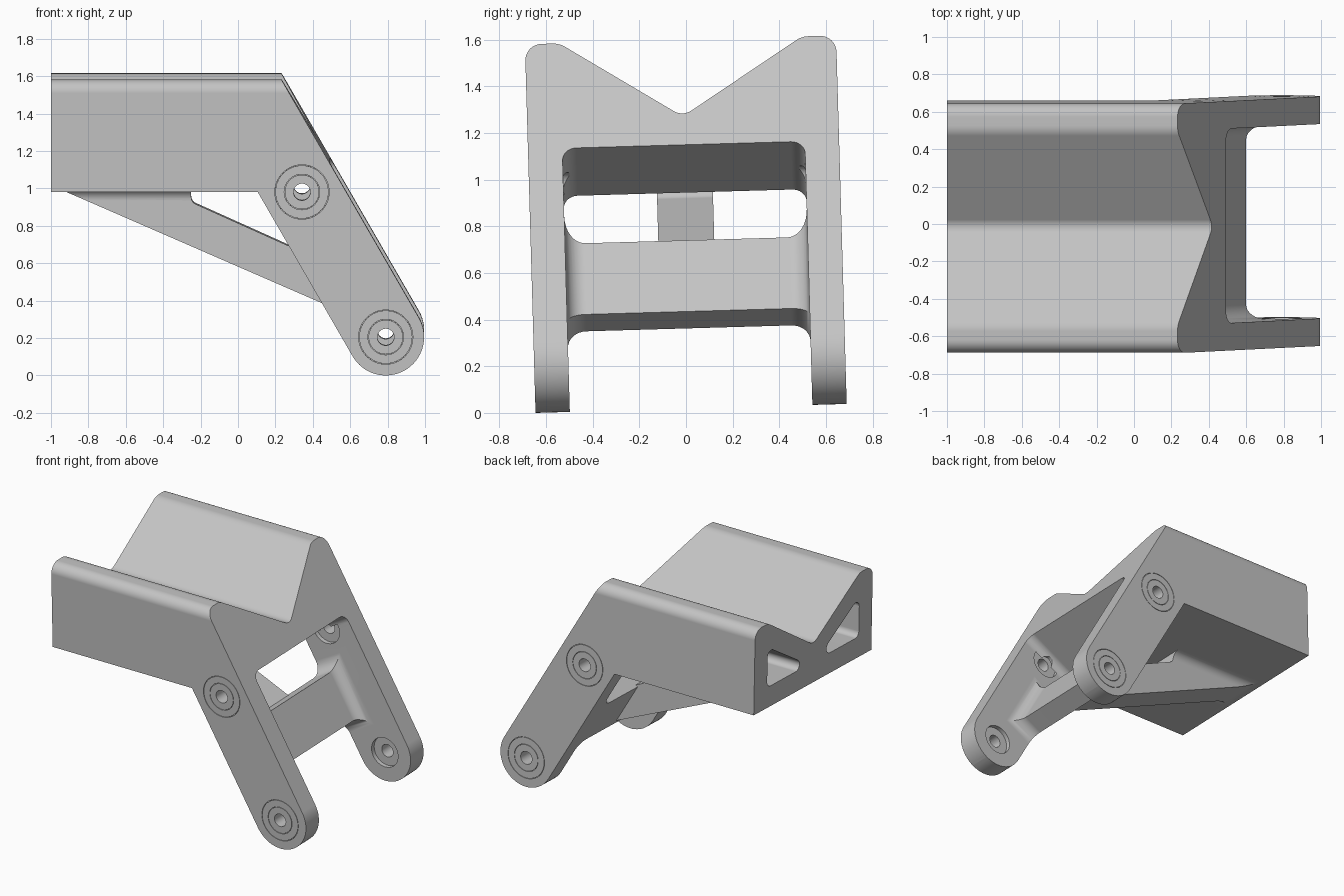
import bpy
import bmesh
import math
from mathutils import Vector, Matrix

cube = bpy.data.objects.get("Cube")
if cube:
    bpy.data.objects.remove(cube, do_unlink=True)

grey = bpy.data.materials.new("plain_grey")
grey.use_nodes = True
GREY = (0.55, 0.55, 0.55, 1.0)
grey.diffuse_color = GREY
grey.node_tree.nodes["Principled BSDF"].inputs["Base Color"].default_value = GREY

# Main dimensions
HALF = 0.667            # half width across the arms
INNER = 0.52            # inner face of the arms
WALL = 0.145
TOP, FLOOR = 1.60, 1.0  # cradle block heights
ARM_R = 0.205           # half depth of an arm
PIVOT = Vector((0.79, 0, 0.225))
C60, S60 = 0.5, math.sqrt(0.75)
FORWARD = Vector((S60, 0, C60))
ALONG = Vector((-C60, 0, S60))
UPPER_S = 0.896         # distance between the two pivots


def rounded(points, n=8):
    """Polygon with optional corner radii: (a, b) or (a, b, radius)."""
    out = []
    for i, p in enumerate(points):
        c = Vector(p[:2])
        if len(p) < 3:
            out.append(c)
            continue
        d0 = (Vector(points[i - 1][:2]) - c).normalized()
        d1 = (Vector(points[(i + 1) % len(points)][:2]) - c).normalized()
        half = d0.angle(d1) / 2
        mid = c + (d0 + d1).normalized() * (p[2] / math.sin(half))
        start = c + d0 * (p[2] / math.tan(half)) - mid
        end = c + d1 * (p[2] / math.tan(half)) - mid
        sweep = start.angle(end)
        for k in range(n + 1):
            t = k / n
            out.append(mid + (start * math.sin((1 - t) * sweep)
                              + end * math.sin(t * sweep)) / math.sin(sweep))
    return out


def prism(name, pts, place, t0, t1):
    """Extrude a 2D outline; place(a, b, t) gives the 3D point."""
    bm = bmesh.new()
    ends = [[bm.verts.new(place(a, b, t)) for a, b in pts] for t in (t0, t1)]
    for ring in ends:
        bm.faces.new(ring)
    for i in range(len(pts)):
        bm.faces.new((ends[0][i - 1], ends[0][i], ends[1][i], ends[1][i - 1]))
    bmesh.ops.recalc_face_normals(bm, faces=bm.faces)
    mesh = bpy.data.meshes.new(name)
    bm.to_mesh(mesh)
    bm.free()
    mesh.materials.append(grey)
    obj = bpy.data.objects.new(name, mesh)
    bpy.context.scene.collection.objects.link(obj)
    return obj


def combine(obj, other, operation):
    mod = obj.modifiers.new("combine", 'BOOLEAN')
    mod.object, mod.operation, mod.solver = other, operation, 'EXACT'
    bpy.context.view_layer.update()
    deps = bpy.context.evaluated_depsgraph_get()
    mesh = bpy.data.meshes.new_from_object(obj.evaluated_get(deps))
    obj.modifiers.clear()
    obj.data = mesh
    bpy.data.objects.remove(other, do_unlink=True)


def across(y, z, x):
    return Vector((x, y, z))


def sideways(x, z, y):
    return Vector((x, y, z))


def arm(a, s, y=0):
    return PIVOT + FORWARD * a + ALONG * s + Vector((0, y, 0))


def arm_front(y, s, a):
    return arm(a, s, y)


def arm_section(y, a, s):
    return arm(a, s, y)


def side_point(a, z):
    """Point of a line along the arm, at a given height."""
    p = arm(a, (z - PIVOT.z - FORWARD.z * a) / ALONG.z)
    return (p.x, p.z)


def disc(name, s, radius, y0, y1, n=40):
    c = arm(0, s)
    pts = [(c.x + radius * math.cos(2 * math.pi * i / n),
            c.z + radius * math.sin(2 * math.pi * i / n)) for i in range(n)]
    return prism(name, pts, sideways, y0, y1)


# Bracket: notched cradle section crossed with the bent side outline
section = rounded([(-HALF, -0.2), (HALF, -0.2), (HALF, TOP, 0.07), (0.52, TOP, 0.1),
                   (0, 1.272, 0.07), (-0.52, TOP, 0.1), (-HALF, TOP, 0.07)])
bracket = prism("bracket_body", section, across, -1.0, 1.5)
tip = [arm(a, -ARM_R) for a in (-ARM_R, ARM_R)]
outline = rounded([(-1.1, FLOOR), side_point(-ARM_R, FLOOR),
                   (tip[0].x, tip[0].z, ARM_R * 0.999), (tip[1].x, tip[1].z, ARM_R * 0.999),
                   side_point(ARM_R, TOP + 0.1), (-1.1, TOP + 0.1)], 16)
combine(bracket, prism("outline", outline, sideways, -1, 1), 'INTERSECT')

# Front recess, upper window and lower notch between the arms
recess = rounded([(-INNER, -0.06, 0.08), (INNER, -0.06, 0.08), (INNER, 0.4), (-INNER, 0.4)])
combine(bracket, prism("recess", recess, arm_section, -0.5, 0.8), 'DIFFERENCE')
window = rounded([(-INNER, 0.63, 0.09), (INNER, 0.63, 0.09),
                  (INNER, 0.95, 0.06), (-INNER, 0.95, 0.06)])
combine(bracket, prism("window", window, arm_front, -0.6, 0.4), 'DIFFERENCE')
notch = rounded([(-INNER, -0.6), (INNER, -0.6), (INNER, 0.278, 0.08), (-INNER, 0.278, 0.08)])
combine(bracket, prism("notch", notch, arm_front, -0.6, 0.4), 'DIFFERENCE')


# Triangular pockets in the rear end, stopping one wall short of the sloped face
def pocket_place(y, z, t):
    return Vector((side_point(ARM_R - WALL, z)[0] if t else -1.1, y, z))


for side in (-1, 1):
    tri = rounded([(side * INNER, 1.145, 0.04), (side * 0.05, 1.145, 0.04),
                   (side * INNER, 1.43, 0.04)])
    combine(bracket, prism("pocket", tri, pocket_place, 0, 1), 'DIFFERENCE')

# Central rib with flared top, running from the block down to the crossbar
flare = rounded([(-0.12, 0.2), (0.12, 0.2), (0.12, FLOOR, 0.06), (0.2, FLOOR),
                 (0.2, 1.03), (-0.2, 1.03), (-0.2, FLOOR), (-0.12, FLOOR, 0.06)])
rib = prism("rib", flare, across, -1.0, 0.6)
rib_side = rounded([(-0.99, 1.017), (0.462, 0.385), (0.5, 0.45), (0.335, 0.668),
                    (-0.25, 0.931, 0.04), (-0.25, FLOOR + 0.01), (-0.25, 1.04), (-0.99, 1.04)])
combine(rib, prism("rib_side", rib_side, sideways, -1, 1), 'INTERSECT')
combine(bracket, rib, 'UNION')

# Pivot holes, outer seats and inner counterbores, with flush rings
parts = [bracket]
for place, s in (("lower", 0), ("upper", UPPER_S)):
    for side, label in ((-1, "front"), (1, "back")):
        seat = side * (HALF - 0.01)
        for r, y0, y1 in ((0.045, side * 0.4, side * 0.8), (0.145, seat, side * 0.8),
                          (0.105, side * (INNER - 0.001), side * (INNER + 0.03))):
            combine(bracket, disc("bore", s, r, y0, y1), 'DIFFERENCE')
        for kind, r_in, r_out in (("outer", 0.095, 0.142), ("inner", 0.045, 0.092)):
            ring = disc(f"{label}_{place}_{kind}_ring", s, r_out, seat, side * HALF)
            combine(ring, disc("bore", s, r_in, side * 0.4, side * 0.8), 'DIFFERENCE')
            parts.append(ring)

# Slight lean of the whole piece, then smooth shading
lean = Matrix.Translation((0, 0.0225, 0)) @ Matrix.Rotation(math.radians(1.65), 4, 'X')
for obj in parts:
    obj.data.transform(lean)
low = min(v.co.z for v in bracket.data.vertices)
for obj in parts:
    obj.data.transform(Matrix.Translation((0, 0, -low)))
    bpy.ops.object.select_all(action='DESELECT')
    obj.select_set(True)
    bpy.context.view_layer.objects.active = obj
    bpy.ops.object.shade_smooth_by_angle(angle=math.radians(25))
    obj.modifiers.new("even_normals", 'WEIGHTED_NORMAL').keep_sharp = True
